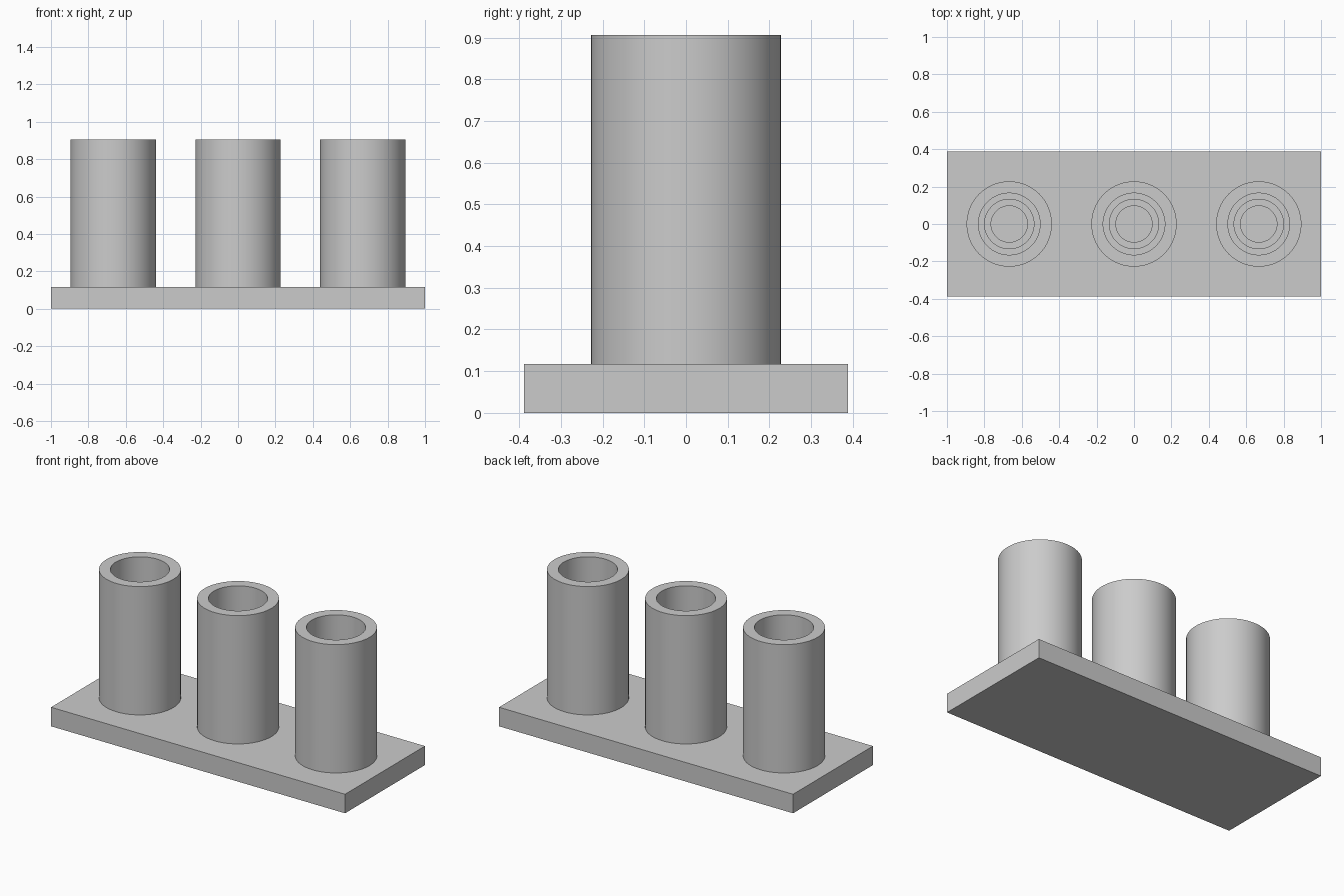
import bpy
import bmesh
import math

cube = bpy.data.objects.get("Cube")
if cube:
    bpy.data.objects.remove(cube, do_unlink=True)

grey = bpy.data.materials.new("light_grey")
grey.use_nodes = True
colour = (0.6, 0.6, 0.6, 1)
grey.diffuse_color = colour
grey.node_tree.nodes["Principled BSDF"].inputs["Base Color"].default_value = colour

PLATE_TOP = 0.117
TUBE_TOP = 0.906
SPACING = 0.667
SIDES = 96


def make_object(name, bm):
    bmesh.ops.recalc_face_normals(bm, faces=bm.faces)
    mesh = bpy.data.meshes.new(name)
    bm.to_mesh(mesh)
    bm.free()
    mesh.materials.append(grey)
    obj = bpy.data.objects.new(name, mesh)
    bpy.context.collection.objects.link(obj)
    return obj


def lathe(name, profile, x):
    """Revolve (radius, height) points about z and cap both ends."""
    bm = bmesh.new()
    rings = []
    for radius, z in profile:
        rings.append([bm.verts.new((radius * math.cos(a), radius * math.sin(a), z))
                      for a in (math.tau * i / SIDES for i in range(SIDES))])
    for low, high in zip(rings, rings[1:]):
        for i in range(SIDES):
            j = (i + 1) % SIDES
            bm.faces.new((low[i], low[j], high[j], high[i]))
    bm.faces.new(rings[0])
    bm.faces.new(rings[-1])
    obj = make_object(name, bm)
    obj.location.x = x
    bpy.ops.object.select_all(action='DESELECT')
    obj.select_set(True)
    bpy.context.view_layer.objects.active = obj
    bpy.ops.object.shade_smooth_by_angle(angle=math.radians(30))


# Flat rectangular base plate
bm = bmesh.new()
bmesh.ops.create_cube(bm, size=1)
bmesh.ops.scale(bm, vec=(2, 0.776, PLATE_TOP), verts=bm.verts)
bmesh.ops.translate(bm, vec=(0, 0, PLATE_TOP / 2), verts=bm.verts)
make_object("base_plate", bm)

# Three round holders, each with a blind bore narrowing in steps
holder_profile = [
    (0.228, PLATE_TOP - 0.02), (0.228, TUBE_TOP),
    (0.165, TUBE_TOP), (0.165, 0.64),
    (0.132, 0.64), (0.132, 0.38),
    (0.097, 0.38), (0.097, PLATE_TOP + 0.02),
]
for side, x in (("right", -SPACING), ("middle", 0), ("left", SPACING)):
    lathe(side + "_holder", holder_profile, x)
